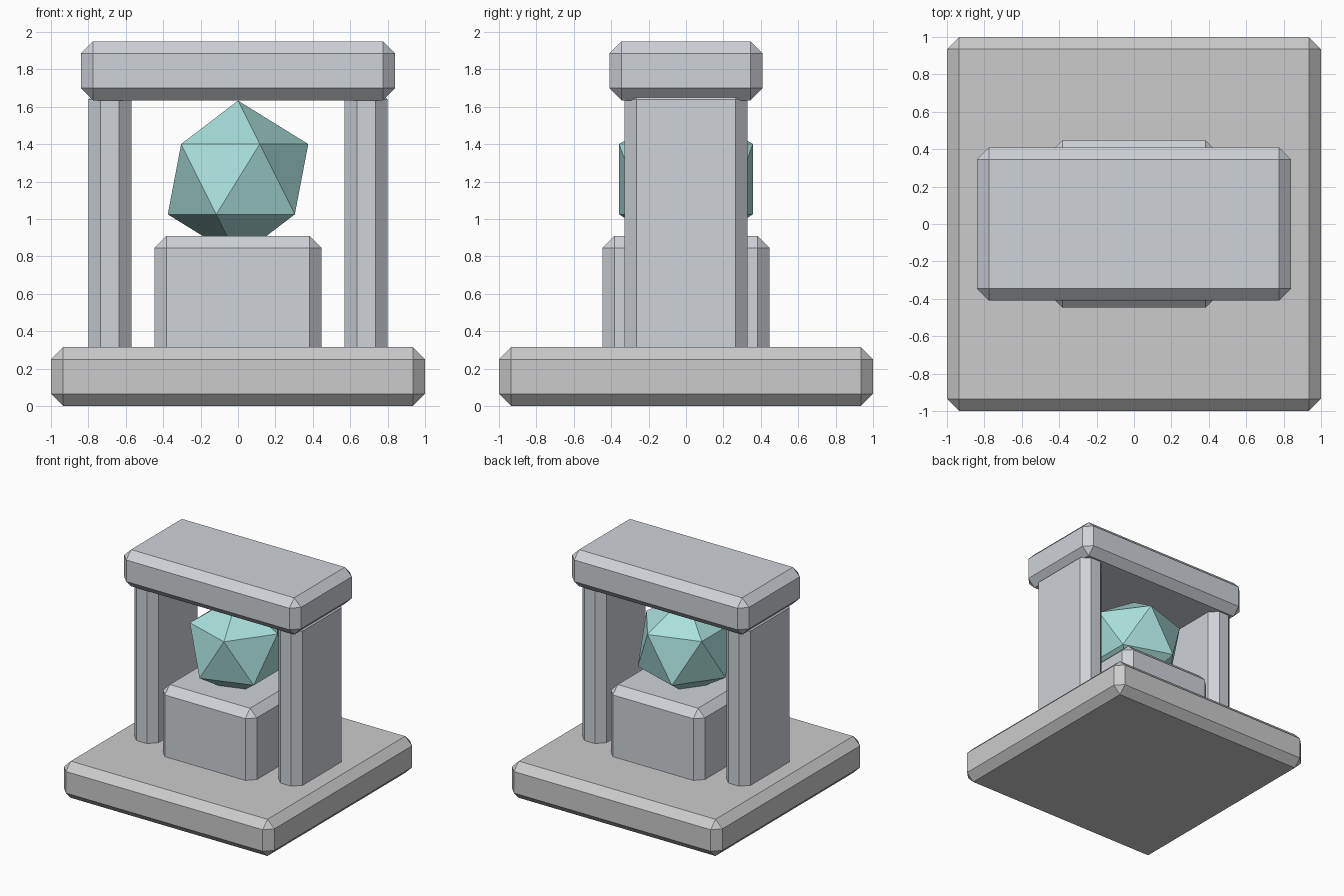
import bpy
import bmesh
from mathutils import Matrix

if "Cube" in bpy.data.objects:
    bpy.data.objects.remove(bpy.data.objects["Cube"])

CHAMFER = 0.065


def material(name, color):
    mat = bpy.data.materials.new(name)
    mat.diffuse_color = (*color, 1.0)
    mat.use_nodes = True
    mat.node_tree.nodes["Principled BSDF"].inputs["Base Color"].default_value = mat.diffuse_color
    return mat


def finish(bm, name, mat=None):
    mesh = bpy.data.meshes.new(name)
    bm.to_mesh(mesh)
    bm.free()
    if mat:
        mesh.materials.append(mat)
    obj = bpy.data.objects.new(name, mesh)
    bpy.context.collection.objects.link(obj)
    return obj


def block(name, x, half_x, half_y, z0, z1, mat=None):
    """Box with a single flat chamfer on every edge."""
    bm = bmesh.new()
    place = (Matrix.Translation((x, 0, (z0 + z1) / 2))
             @ Matrix.Diagonal((2 * half_x, 2 * half_y, z1 - z0, 1)))
    bmesh.ops.create_cube(bm, size=1, matrix=place)
    bmesh.ops.bevel(bm, geom=bm.edges[:], offset=CHAMFER, segments=1,
                    affect='EDGES', profile=0.5)
    return finish(bm, name, mat)


stone = material("blue_grey_stone", (0.62, 0.65, 0.69))
teal = material("teal_crystal", (0.40, 0.74, 0.71))

# Square slab and the pedestal on it
block("base_slab", 0, 1.0, 1.0, 0.0, 0.315)
block("pedestal", 0, 0.447, 0.447, 0.245, 0.91, stone)

# Pillars, sunk slightly into slab and lintel
for side, sign in (("left", -1), ("right", 1)):
    block(f"{side}_pillar", sign * 0.685, 0.115, 0.33, 0.245, 1.705, stone)

# Lintel across the pillars
block("lintel", 0, 0.84, 0.41, 1.635, 1.95, stone)

# Faceted crystal, its lower tip sunk into the pedestal
bm = bmesh.new()
bmesh.ops.create_icosphere(bm, subdivisions=1, radius=0.42,
                           matrix=Matrix.Translation((0, 0, 1.213)))
finish(bm, "crystal", teal)
